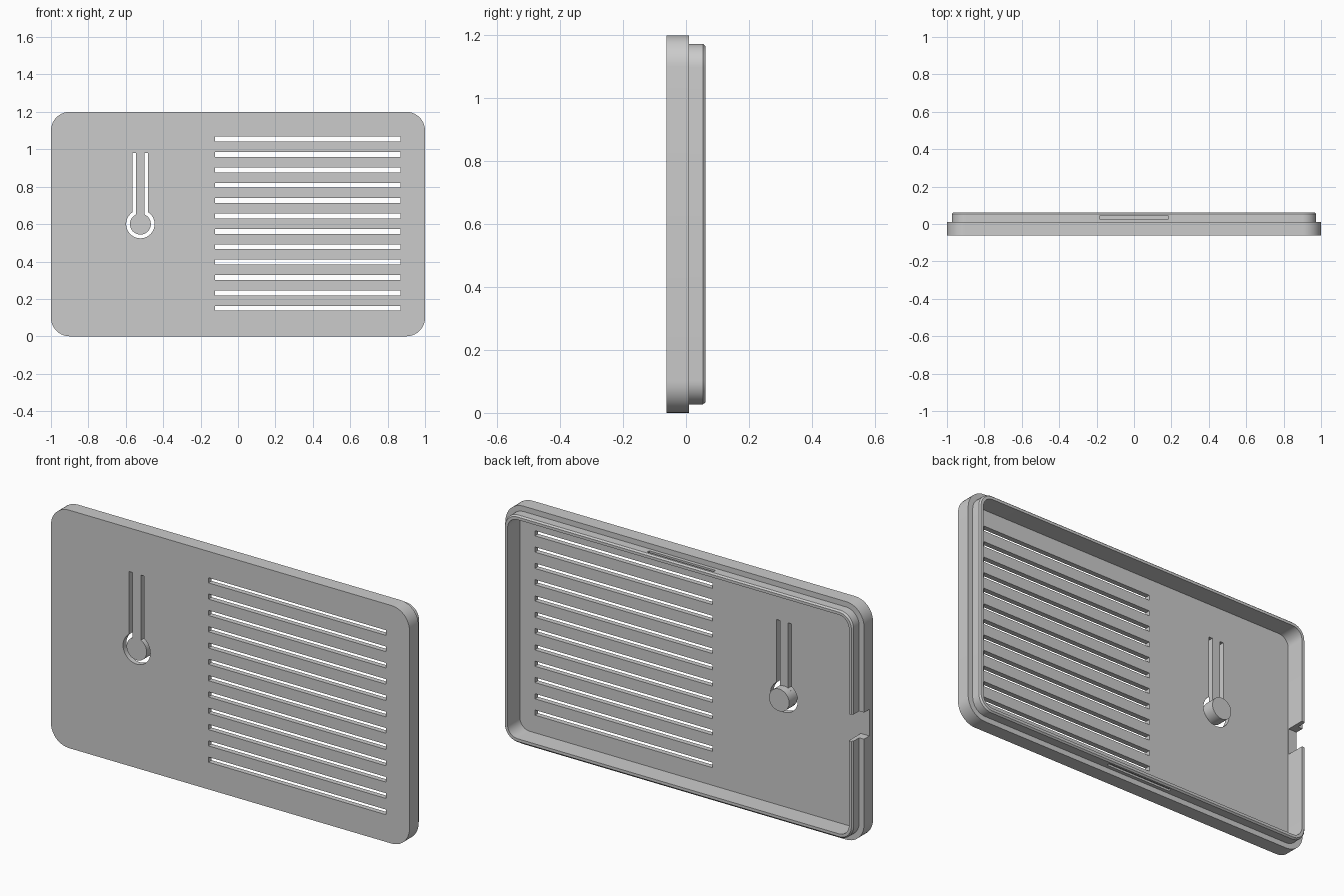
import bpy, bmesh
from math import sin, cos, pi, asin

cube = bpy.data.objects.get("Cube")
if cube:
    bpy.data.objects.remove(cube)

grey = bpy.data.materials.new("plain_grey")
grey.use_nodes = True
colour = (0.6, 0.6, 0.6, 1)
grey.diffuse_color = colour
grey.node_tree.nodes["Principled BSDF"].inputs["Base Color"].default_value = colour

MID = 0.6                       # height of the middle
FRONT, FLOOR, STEP, BACK = -0.062, -0.036, 0.01, 0.062


def rounded_rect(inset, radius, steps=10):
    """Outline of the case, shrunk by inset, as x, z points."""
    w, h = 1 - inset - radius, MID - inset - radius
    points = []
    for quarter, (sx, sz) in enumerate([(1, 1), (-1, 1), (-1, -1), (1, -1)]):
        for i in range(steps + 1):
            a = (quarter + i / steps) * pi / 2
            points.append((sx * w + radius * cos(a), MID + sz * h + radius * sin(a)))
    return points


def box(x0, x1, z0, z1):
    return [(x0, z0), (x1, z0), (x1, z1), (x0, z1)]


def keyhole(radius, half, top, cx=-0.522, steps=40):
    """Disc with a straight stem rising from it."""
    gap = asin(half / radius)
    start, sweep = pi / 2 + gap, 2 * pi - 2 * gap
    arc = [start + sweep * i / steps for i in range(steps + 1)]
    points = [(cx + radius * cos(a), MID + radius * sin(a)) for a in arc]
    return points + [(cx + half, top), (cx - half, top)]


def loft(bm, rings):
    """Skin a list of (outline, y) rings and close both ends."""
    loops = [[bm.verts.new((x, y, z)) for x, z in pts] for pts, y in rings]
    for a, b in zip(loops, loops[1:]):
        for i in range(len(a)):
            j = (i + 1) % len(a)
            bm.faces.new((a[i], a[j], b[j], b[i]))
    bm.faces.new(loops[0])
    bm.faces.new(loops[-1])


def prism(bm, outline, y0, y1):
    loft(bm, [(outline, y0), (outline, y1)])


def finish(bm, name):
    bmesh.ops.recalc_face_normals(bm, faces=bm.faces)
    mesh = bpy.data.meshes.new(name)
    bm.to_mesh(mesh)
    bm.free()
    mesh.materials.append(grey)
    obj = bpy.data.objects.new(name, mesh)
    bpy.context.collection.objects.link(obj)
    return obj


def smooth(obj):
    bpy.ops.object.select_all(action="DESELECT")
    obj.select_set(True)
    bpy.context.view_layer.objects.active = obj
    bpy.ops.object.shade_smooth_by_angle(angle=pi / 6)


# Shallow tray with a stepped, chamfered rim
bm = bmesh.new()
loft(bm, [
    (rounded_rect(0, 0.1), FRONT),
    (rounded_rect(0, 0.1), STEP),
    (rounded_rect(0.027, 0.075), STEP),
    (rounded_rect(0.027, 0.075), BACK - 0.008),
    (rounded_rect(0.034, 0.068), BACK),
    (rounded_rect(0.048, 0.055), BACK),
    (rounded_rect(0.048, 0.055), FLOOR),
])
case = finish(bm, "case_shell")

# Openings: vents, button gap, cable notch and clip grooves
bm = bmesh.new()
for i in range(12):
    z = 0.15 + i * 0.0822
    prism(bm, box(-0.122, 0.868, z - 0.013, z + 0.013), -0.1, 0)
prism(bm, keyhole(0.076, 0.042, 0.98), -0.1, 0)
prism(bm, box(-1.1, -0.93, MID - 0.067, MID + 0.067), FLOOR + 0.003, 0.1)
for side in (-1, 1):
    edge = MID + side * 0.573
    prism(bm, box(-0.185, 0.185, edge - 0.01, edge + 0.01), 0.028, 0.044)
cutter = finish(bm, "opening_cutter")
cutter.hide_render = True

cut = case.modifiers.new("openings", "BOOLEAN")
cut.operation = "DIFFERENCE"
cut.solver = "EXACT"
cut.object = cutter
bpy.context.view_layer.objects.active = case
bpy.ops.object.modifier_apply(modifier=cut.name)
bpy.data.objects.remove(cutter)
smooth(case)

# Springy button tongue hanging from the front plate
bm = bmesh.new()
prism(bm, keyhole(0.056, 0.023, 0.98), FRONT, FLOOR)
smooth(finish(bm, "button_tongue"))

# Pin behind the button
bm = bmesh.new()
pin = [(-0.522 + 0.056 * cos(i * pi / 20), MID + 0.056 * sin(i * pi / 20)) for i in range(40)]
prism(bm, pin, FLOOR, FLOOR + 0.04)
smooth(finish(bm, "button_pin"))
